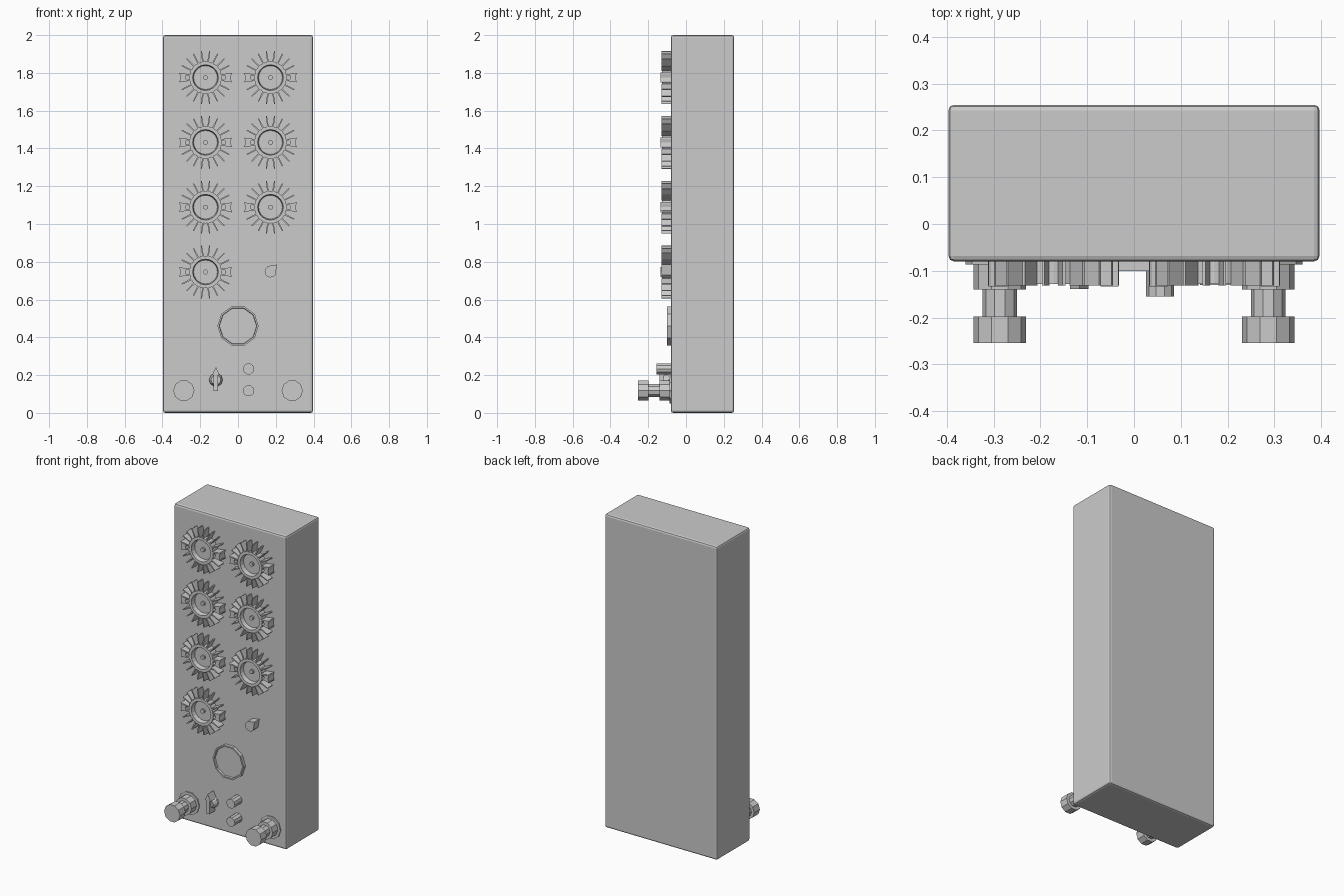
import bpy, bmesh
from math import sin, cos, pi, radians

if "Cube" in bpy.data.objects:
    bpy.data.objects.remove(bpy.data.objects["Cube"])

FACE = -0.08  # y of the front panel


def lathe(bm, cx, cz, profile, n):
    """Revolve (radius, y) points around a front-facing axis."""
    rings = []
    for r, y in profile:
        if r == 0:
            rings.append([bm.verts.new((cx, y, cz))])
        else:
            rings.append([bm.verts.new((cx + r * cos(2 * pi * i / n), y, cz + r * sin(2 * pi * i / n)))
                          for i in range(n)])
    for a, b in zip(rings, rings[1:]):
        for i in range(n):
            j = (i + 1) % n
            if len(b) == 1:
                bm.faces.new((a[i], a[j], b[0]))
            else:
                bm.faces.new((a[i], a[j], b[j], b[i]))


def prism(bm, outline, front, back=FACE + 0.005):
    """Extrude an (x, z) outline out of the panel."""
    f = [bm.verts.new((x, front, z)) for x, z in outline]
    b = [bm.verts.new((x, back, z)) for x, z in outline]
    n = len(f)
    bm.faces.new(f)
    bm.faces.new(b[::-1])
    for i in range(n):
        j = (i + 1) % n
        bm.faces.new((f[i], b[i], b[j], f[j]))


def finish(bm, name):
    bmesh.ops.recalc_face_normals(bm, faces=bm.faces)
    me = bpy.data.meshes.new(name)
    bm.to_mesh(me)
    bm.free()
    ob = bpy.data.objects.new(name, me)
    bpy.context.collection.objects.link(ob)
    return ob


def radial(cx, cz, ang, pts):
    """Turn (radius, side offset) points into panel positions."""
    return [(cx + r * cos(ang) - s * sin(ang), cz + r * sin(ang) + s * cos(ang)) for r, s in pts]


def dial(name, cx, cz):
    bm = bmesh.new()
    # dished cup and centre pin
    lathe(bm, cx, cz, [(0.086, FACE + 0.005), (0.086, -0.128), (0.068, -0.128),
                       (0.063, -0.1), (0, -0.1)], 20)
    lathe(bm, cx, cz, [(0.013, -0.095), (0.013, -0.115), (0, -0.115)], 10)
    # radial fins
    for k in range(20):
        prism(bm, radial(cx, cz, radians(9 + 18 * k),
                         [(0.084, -0.004), (0.141, -0.003), (0.141, 0.003), (0.084, 0.004)]), -0.131)
    # side lugs
    for ang in (0, pi):
        prism(bm, radial(cx, cz, ang, [(0.1, -0.014), (0.125, -0.02), (0.139, -0.027), (0.133, 0),
                                       (0.139, 0.027), (0.125, 0.02), (0.1, 0.014), (0.107, 0)]), -0.134)
    finish(bm, name)


# cabinet with softly bevelled edges
bm = bmesh.new()
prism(bm, [(-0.397, 0), (0.397, 0), (0.397, 2), (-0.397, 2)], FACE, 0.255)
bev = finish(bm, "cabinet").modifiers.new("bevel", "BEVEL")
bev.width = 0.012
bev.segments = 2

# finned dials: four on the left, three on the right
for i in range(7):
    col, row = divmod(i, 4)
    dial(f"finned_dial_{i + 1}", -0.172 + 0.344 * col, 1.775 - 0.343 * row)

# teardrop pointer in the last dial position
bm = bmesh.new()
drop = [(0.172 + 0.031 * cos(radians(a)), 0.748 + 0.031 * sin(radians(a))) for a in range(95, 356, 29)]
prism(bm, drop + [(0.207, 0.785)], -0.13)
finish(bm, "teardrop_pointer")

# ten-sided gauge with raised rim
bm = bmesh.new()
lathe(bm, 0, 0.46, [(0.109, FACE + 0.005), (0.109, -0.1), (0.1, -0.1), (0.098, -0.088), (0, -0.088)], 10)
finish(bm, "gauge_rim")

# stepped terminal knobs with thin washers
for side, x in (("left", -0.287), ("right", 0.287)):
    bm = bmesh.new()
    lathe(bm, x, 0.118, [(0.073, FACE + 0.005), (0.073, -0.087), (0.056, -0.087), (0.056, -0.14),
                         (0.037, -0.14), (0.037, -0.198), (0.056, -0.198), (0.056, -0.255), (0, -0.255)], 10)
    finish(bm, f"terminal_knob_{side}")

# push buttons
for name, z in (("upper", 0.233), ("lower", 0.117)):
    bm = bmesh.new()
    lathe(bm, 0.056, z, [(0.03, FACE + 0.005), (0.03, -0.155), (0, -0.155)], 10)
    finish(bm, f"push_button_{name}")

# selector switch: round base with arrow-tipped lever
bm = bmesh.new()
lathe(bm, -0.117, 0.175, [(0.036, FACE + 0.005), (0.036, -0.095), (0.026, -0.12), (0, -0.12)], 10)
half = [(0.012, 0.117), (0.012, 0.2), (0.02, 0.2)]
prism(bm, [(-0.117 + x, z) for x, z in half] + [(-0.117, 0.243)]
      + [(-0.117 - x, z) for x, z in reversed(half)], -0.139)
finish(bm, "selector_switch")
